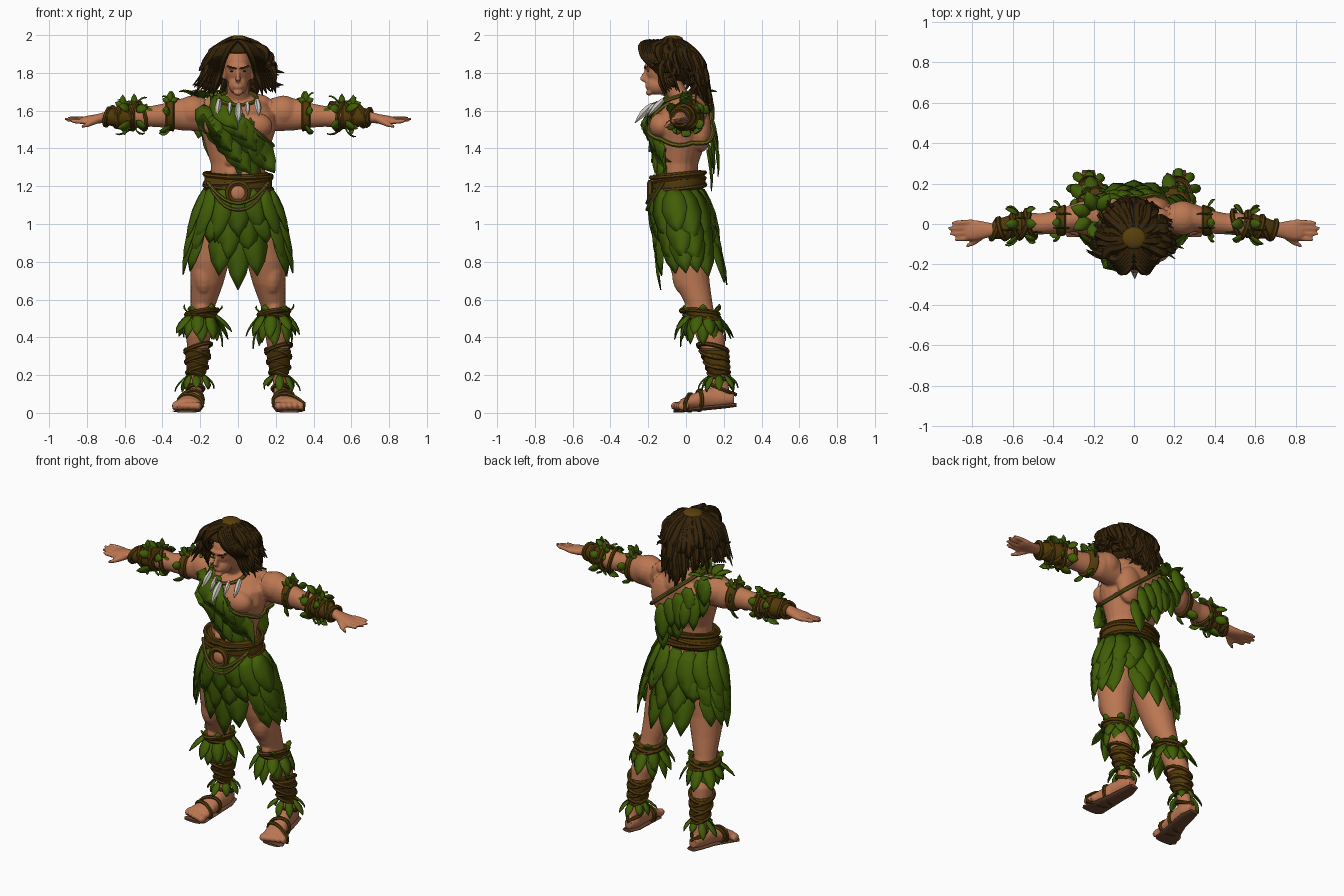
import bpy, bmesh, math, random
from mathutils import Vector, Matrix
from mathutils.bvhtree import BVHTree

rng = random.Random(4)
if "Cube" in bpy.data.objects:
    bpy.data.objects.remove(bpy.data.objects["Cube"])


def material(name, *rgb):
    m = bpy.data.materials.new(name)
    m.use_nodes = True
    m.diffuse_color = (*rgb, 1)
    m.node_tree.nodes["Principled BSDF"].inputs["Base Color"].default_value = (*rgb, 1)
    return m


SKIN = material("skin", .50, .185, .085)
LEAF = material("leaf_green", .053, .113, .002)
HAIR = material("dark_hair", .036, .017, .003)
CROWN = material("crown_hair", .10, .05, .003)
LEATHER = material("leather", .085, .041, .003)
VINE = material("olive_vine", .12, .10, .01)
BONE = material("bone", .60, .57, .52)
SOLE = material("sole", .14, .06, .03)
UP, X, Y = Vector((0, 0, 1)), Vector((1, 0, 0)), Vector((0, 1, 0))


def add_object(mesh, name, mat):
    mesh.materials.clear()
    mesh.materials.append(mat)
    mesh.shade_smooth()
    mesh.set_sharp_from_angle(angle=math.radians(40))
    ob = bpy.data.objects.new(name, mesh)
    bpy.context.scene.collection.objects.link(ob)
    return ob


def finish(bm, name, mat, thick=0):
    bmesh.ops.recalc_face_normals(bm, faces=bm.faces)
    mesh = bpy.data.meshes.new(name)
    bm.to_mesh(mesh)
    bm.free()
    ob = add_object(mesh, name, mat)
    if thick:
        ob.modifiers.new("thickness", "SOLIDIFY").thickness = thick
    return ob


def baked(ob):
    bpy.context.view_layer.update()
    dg = bpy.context.evaluated_depsgraph_get()
    mesh = bpy.data.meshes.new_from_object(ob.evaluated_get(dg))
    bpy.data.objects.remove(ob)
    return mesh


def skin(bm, rings):
    """Join rings of points into a capped tube."""
    loops = [[bm.verts.new(p) for p in ring] for ring in rings]
    for a, b in zip(loops, loops[1:]):
        for i in range(len(a)):
            bm.faces.new((a[i - 1], a[i], b[i], b[i - 1]))
    bm.faces.new(loops[0][::-1])
    bm.faces.new(loops[-1])


def loft(bm, rings, u, v, side=1):
    """Ellipse rings given as x, y, z and two radii along u and v."""
    turn = [math.tau * i / 20 for i in range(20)]
    skin(bm, [[Vector((x * side, y, z)) + u * math.cos(a) * ru + v * math.sin(a) * rv
               for a in turn] for x, y, z, ru, rv in rings])


def ball(bm, centre, radii, segments=20):
    bmesh.ops.create_uvsphere(bm, u_segments=segments, v_segments=segments // 2, radius=1,
                              matrix=Matrix.Translation(centre) @ Matrix.Diagonal((*radii, 1)))


def cords(name, paths, mat, cyclic=True):
    """Round cords from (points, radius or list of radii)."""
    cu = bpy.data.curves.new(name, "CURVE")
    cu.dimensions, cu.bevel_depth, cu.bevel_resolution, cu.use_fill_caps = "3D", 1, 1, True
    cu.resolution_u = 3
    for pts, radius in paths:
        sp = cu.splines.new("POLY" if cyclic else "NURBS")
        sp.points.add(len(pts) - 1)
        sp.use_cyclic_u, sp.use_endpoint_u, sp.order_u = cyclic, not cyclic, 3
        for i, p in enumerate(pts):
            sp.points[i].co = (*p, 1)
            sp.points[i].radius = radius[i] if isinstance(radius, list) else radius
    ob = bpy.data.objects.new(name, cu)
    bpy.context.scene.collection.objects.link(ob)
    return add_object(baked(ob), name, mat)


def leaf(bm, base, tip, n, w, curl=.02, place=None):
    """Pointed leaf with a raised midrib."""
    base, tip = Vector(base), Vector(tip)
    d = tip - base
    across = d.cross(n).normalized() * w
    rows = []
    for t, f in ((0, .4), (.2, .85), (.45, 1), (.75, .65), (1, .03)):
        mid = base + d * t + n * curl * 4 * t * (1 - t)
        row = [mid + across * f * s - n * w * .25 * f * abs(s) for s in (-1, 0, 1)]
        if place:
            row = [place(p, i == 1) for i, p in enumerate(row)]
        rows.append([bm.verts.new(p) for p in row])
    for a, b in zip(rows, rows[1:]):
        for i in (0, 1):
            bm.faces.new((a[i], a[i + 1], b[i + 1], b[i]))


def sprig(bm, base, up, n, size):
    """Three-lobed leaf."""
    for turn in (-65, 0, 65):
        d = Matrix.Rotation(math.radians(turn), 3, n) @ Vector(up)
        leaf(bm, base, Vector(base) + d * size * (1 if turn == 0 else .75), n, size * .3, size * .1)


# Body: overlapping muscles merged into one smooth surface
bm = bmesh.new()
loft(bm, [(0, y, z, rx, ry) for z, y, rx, ry in (
    (1, 0, .15, .11), (1.1, -.02, .155, .115), (1.22, -.04, .14, .1), (1.32, -.04, .145, .105),
    (1.42, -.03, .175, .13), (1.5, -.03, .2, .15), (1.58, -.015, .2, .14),
    (1.64, .01, .15, .1), (1.69, 0, .06, .06))], X, Y)
loft(bm, [(0, .01, 1.6, .075, .07), (0, -.04, 1.68, .06, .06), (0, -.09, 1.77, .058, .06)], X, Y)
ball(bm, (0, -.11, 1.83), (.072, .105, .12))
ball(bm, (0, -.15, 1.738), (.052, .062, .055))
ball(bm, (0, -.195, 1.695), (.026, .018, .016))
loft(bm, [(0, -.205, 1.82, .008, .012), (0, -.222, 1.785, .01, .016), (0, -.228, 1.765, .016, .02),
          (0, -.215, 1.752, .01, .01)], X, Y)
ball(bm, (0, -.2, 1.832), (.06, .024, .014))
ball(bm, (0, -.205, 1.727), (.024, .012, .011))
for s in (1, -1):
    ball(bm, (.076 * s, -.1, 1.79), (.01, .02, .03))
    ball(bm, (.09 * s, .03, 1.64), (.09, .06, .05))
    ball(bm, (.088 * s, -.13, 1.52), (.095, .065, .07))
    ball(bm, (.24 * s, .03, 1.595), (.09, .085, .085))
    ball(bm, (.1 * s, .08, 1.5), (.08, .055, .12))
    for z in (1.27, 1.33, 1.39):
        ball(bm, (.036 * s, -.13, z), (.034, .032, .027))
    loft(bm, [(.18, .03, 1.58, .075, .09), (.3, .03, 1.58, .07, .085), (.38, .01, 1.575, .058, .066),
              (.46, 0, 1.57, .052, .055), (.53, 0, 1.57, .058, .06), (.62, -.015, 1.57, .046, .047),
              (.7, -.03, 1.565, .033, .03), (.75, -.03, 1.556, .045, .025),
              (.8, -.03, 1.552, .052, .021), (.83, -.03, 1.55, .044, .015)], Y, UP, s)
    for i, reach in enumerate((.885, .91, .92, .9)):
        y, z = -.07 + .027 * i, 1.54 + .005 * i
        loft(bm, [(.8, y, z, .013, .013), (.87, y - .004, z + .004, .012, .012),
                  (reach, y - .006, z + .006, .008, .007)], Y, UP, s)
    loft(bm, [(.74, -.05, 1.55, .022, .018), (.785, -.088, 1.53, .016, .015),
              (.83, -.11, 1.515, .009, .009)], Y, UP, s)
    loft(bm, [(.1, 0, 1.05, .1, .115), (.125, 0, .92, .11, .118), (.148, .01, .8, .103, .105),
              (.165, .035, .68, .086, .092), (.185, .07, .57, .066, .072), (.195, .09, .5, .06, .068),
              (.21, .13, .4, .064, .075), (.215, .155, .3, .052, .056), (.22, .175, .2, .038, .043),
              (.225, .185, .12, .036, .045), (.225, .185, .06, .038, .055)], X, Y, s)
    ball(bm, (.18 * s, -.005, .74), (.06, .07, .12))
    ball(bm, (.19 * s, .02, .555), (.035, .03, .04))
    loft(bm, [(.225, .255, .075, .028, .03), (.225, .2, .075, .042, .045), (.235, .12, .078, .046, .055),
              (.25, .04, .06, .06, .043), (.27, -.03, .042, .076, .03)], X, UP, s)
    for i in range(5):
        ball(bm, (s * (.215 + .03 * i), -.05 + .009 * i, .036), (.023 - .002 * i, .033, .024), 12)
body = finish(bm, "body", SKIN)
remesh = body.modifiers.new("merge", "REMESH")
remesh.mode, remesh.voxel_size = "VOXEL", .0075
soften = body.modifiers.new("soften", "SMOOTH")
soften.factor, soften.iterations = .5, 3
body = add_object(baked(body), "body", SKIN)
probe = bmesh.new()
probe.from_mesh(body.data)
tree = BVHTree.FromBMesh(probe)
probe.free()


def hug(x, z, side=-1):
    for k in (1, .8, .6, .3):
        hit = tree.ray_cast(Vector((x * k, side, z)), Vector((0, -side, 0)))[0]
        if hit:
            return Vector((x, hit.y, z))
    return Vector((x, side * .1, z))


def wrap(centre, axis, off=.01, count=28):
    """Ring of points that follows the body around an axis."""
    c, axis = Vector(centre), Vector(axis).normalized()
    u = axis.cross(Y if abs(axis.y) < .7 else X).normalized()
    v = axis.cross(u)
    ring = []
    for i in range(count):
        d = u * math.cos(math.tau * i / count) + v * math.sin(math.tau * i / count)
        hit = tree.ray_cast(c, d, .35)[0]
        ring.append((hit or c + d * .1) + d * off)
    return ring


def leaf_ring(bm, centre, axis, along, length, w, flare, count):
    """Leaves hanging from a ring around a limb."""
    c = Vector(centre)
    for p in wrap(centre, axis, .012, count):
        n = (p - c).normalized()
        tip = p + Vector(along) * length * rng.uniform(.7, 1.15) + n * flare * rng.uniform(.5, 1.4)
        leaf(bm, p, tip, n, w, .015)


# Face details
bm = bmesh.new()
for s in (1, -1):
    ball(bm, hug(.03 * s, 1.808), (.012, .004, .004), 12)
    for k in range(4):
        ball(bm, hug((.016 + .012 * k) * s, 1.824 + .004 * k), (.01, .004, .004), 10)
finish(bm, "eyes_and_brows", HAIR)

# Hair: open-faced cap, loose wavy locks, crown patch
bm = bmesh.new()
ball(bm, (0, -.095, 1.862), (.11, .145, .122), 32)
bmesh.ops.delete(bm, geom=[v for v in bm.verts if v.co.y < -.1
                           and v.co.z < (1.9 if v.co.y < -.15 else 1.84)], context="VERTS")
finish(bm, "hair_cap", HAIR, .012)
locks = []
for i in range(95):
    a = rng.uniform(-1.9, 1.9)
    back = max(0, math.cos(a))
    end = 1.71 - .18 * back ** 4 + rng.uniform(-.04, .1)
    flare, phase = rng.uniform(.02, .11) * (1 - .45 * back), rng.uniform(0, 6)
    pts, radii = [], []
    for k in range(10):
        t = k / 9
        r = .02 + .095 * min(1, t * 2)
        out, wave = flare * t ** 1.5, .022 * t * math.sin(t * 12 + phase)
        pts.append((math.sin(a) * (r + out) + wave, -.085 + math.cos(a) * (r * 1.4 + out) - wave,
                    1.978 + (end - 1.978) * t ** 1.4 + wave + .03 * t ** 6))
        radii.append(.026 * max(.08, math.sin(math.pi * (.2 + .78 * t))))
    locks.append((pts, radii))
for s in (1, -1):
    for k in range(6):
        g = .011 * k
        locks.append(([(.005 * s, -.19 + g * 2, 1.97), ((.035 + g / 2) * s, -.235 + g, 1.96),
                       ((.068 + g / 2) * s, -.235 + g, 1.905), ((.088 + g) * s, -.19 + g, 1.85),
                       ((.095 + g) * s, -.13 + g, 1.8), ((.12 + g) * s, -.14 + g, 1.74),
                       ((.13 + g * 2) * s, -.11 + g, 1.68 + g)],
                      [.01, .02, .022, .02, .018, .014, .003]))
cords("hair_locks", locks, HAIR, False)
bm = bmesh.new()
ball(bm, (0, -.07, 1.978), (.06, .055, .021))
finish(bm, "hair_crown", CROWN)

# Leaf sash over the right shoulder, with its cord
bm = bmesh.new()
for i in range(5):
    for j in (-1, 1):
        t = i / 4
        x = -.165 + .2 * t + .04 * j
        z = 1.65 - .23 * t + .03 * j
        lift = .014 + .007 * (4 - i) + .003 * j
        leaf(bm, (x, -.2, z), (x + .12, -.2, z - .18), -Y, .066, 0,
             lambda p, rib: hug(p.x, p.z) - Y * (lift + .007 * rib))
sash_centre, sash_axis = Vector((.01, 0, 1.56)), Vector((.64, 0, .77))
for row in (0, 1):
    for i in range(6):
        x = -.21 + .055 * i + .02 * row
        base = hug(x, 1.69 - .83 * (x + .2) - row * .06, 1) + Y * (.026 - row * .01)
        leaf(bm, base, base + Vector((-.02, .02, -.17 - .05 * (i % 2))), Y, .052, .015)
for i in range(7):
    d = Vector((math.cos(i * .9 + 1), math.sin(i * .9 + 1), .3))
    base = Vector((-.19, .04, 1.665)) + d * .03
    leaf(bm, base, base + d * .1, UP, .035, .02)
for turn in (UP, -UP):
    sprig(bm, hug(.065, 1.53) - Y * .014, turn, -Y, .035)
finish(bm, "leaf_sash", LEAF, .005)
cords("sash_cord", [(wrap(sash_centre, sash_axis, .012, 40), .012)], VINE)

# Necklace with fangs
neck = [Vector((.1 * math.sin(a), -.075 - .1 * math.cos(a), 1.665 - .035 * math.cos(a)))
        for a in [math.tau * i / 24 for i in range(24)]]
cords("necklace_cord", [(neck, .011)], VINE)
fangs = []
for x, size in ((-.1, 1), (-.042, .75), (.003, 1.15), (.048, .8), (.1, 1)):
    p = Vector((x, -.18 + abs(x) * .6, 1.632 + abs(x) * .25))
    fangs.append(([p, p + Vector((x * .05, -.03, -.025)) * size, p + Vector((x * .1, -.055, -.055)) * size,
                   p + Vector((x * .1, -.08, -.085)) * size],
                  [.012 * size, .019 * size, .015 * size, .002]))
cords("necklace_fangs", fangs, BONE, False)

# Skirt: three tiers of long leaves, parted over each thigh
bm = bmesh.new()


def skirt_point(a, z, off):
    s = max(0, (1.2 - z) / .46)
    return Vector(((.155 + .13 * s ** .6 + off) * math.sin(a),
                   -.045 + .075 * s - (.125 + .037 * s + off) * math.cos(a), z))


for count, top, off, shift in ((18, 1.0, 0, 0), (16, 1.08, .008, .5), (14, 1.185, .016, 0)):
    for i in range(count):
        a = math.tau * (i + shift) / count
        fold = math.degrees(math.asin(min(1, abs(math.sin(a)))))
        low = .64 if fold < 12 else .7 if fold < 24 else .92 if fold < 45 else .73
        low = low + rng.uniform(-.01, .04) if top < 1.05 else max(low - .02, top - rng.uniform(.22, .29))
        n = Vector((math.sin(a), -math.cos(a), 0))
        leaf(bm, skirt_point(a, top, off), skirt_point(a, low, off + .012), n, .07, .022)
finish(bm, "leaf_skirt", LEAF, .006)

# Belt with a round buckle and hanging vines
bm = bmesh.new()
skin(bm, [wrap((0, -.03, z), (0, -.1, 1), off) for z, off in
          ((1.17, .015), (1.185, .036), (1.22, .042), (1.255, .036), (1.275, .015))])
finish(bm, "belt", LEATHER)
cords("belt_trim", [(wrap((0, -.03, z), (t, -.1, 1), .038), .012)
                    for z, t in ((1.195, .06), (1.23, -.08), (1.26, .03))], LEATHER)
buckle = [Vector((.052 * math.cos(a), -.19, 1.165 + .052 * math.sin(a)))
          for a in [math.tau * i / 24 for i in range(24)]]
cords("buckle_ring", [(buckle, .017)], LEATHER)
bm = bmesh.new()
ball(bm, (0, -.185, 1.165), (.042, .018, .042))
finish(bm, "buckle", SKIN)
cords("belt_vines", [([(-.16, -.12, 1.22), (-.1, -.195, 1.14 - d), (0, -.21, 1.1 - d), (.1, -.195, 1.14 - d),
                       (.16, -.12, 1.22)], .009) for d in (0, .035)], VINE, False)

# Arm and leg wraps, leaf cuffs and sandals, mirrored
for s, label in ((1, "left"), (-1, "right")):
    bands, vines = bmesh.new(), []
    skin(bands, [wrap((x * s, 0, 1.573), X, off) for x, off in
                 ((.335, .003), (.343, .014), (.375, .014), (.383, .003))])
    skin(bands, [wrap((x * s, y, 1.568), X, off) for x, y, off in
                 ((.545, 0, .003), (.555, 0, .012), (.63, -.015, .012), (.69, -.028, .012), (.7, -.03, .003))])
    skin(bands, [wrap((.217 * s, y, z), UP, off) for z, y, off in
                 ((.2, .175, .003), (.21, .173, .012), (.28, .16, .012), (.33, .15, .012), (.34, .148, .003))])
    skin(bands, [wrap((.193 * s, .085, z), UP, off) for z, off in
                 ((.495, .004), (.505, .02), (.535, .022), (.545, .004))])
    finish(bands, label + "_leather_bands", LEATHER)
    sole = bmesh.new()
    loft(sole, [(.225, .268, .042, .03, .01), (.225, .2, .035, .047, .012), (.235, .12, .028, .05, .013),
                (.255, .03, .017, .062, .011), (.272, -.04, .009, .074, .008),
                (.275, -.065, .009, .055, .007)], X, UP, s)
    finish(sole, label + "_sandal_sole", SOLE)
    for k in range(6):
        tilt = .3 * (-1) ** k
        x = .51 + .036 * k
        vines.append((wrap((x * s, -.012 * k / 2, 1.568), (1, tilt, tilt * .7), .014), .012))
        vines.append((wrap((.217 * s, .172 - .005 * k, .2 + .028 * k), (tilt, .2, 1), .012), .011))
    for z, tilt in ((.51, .15), (.53, -.15)):
        vines.append((wrap((.193 * s, .085, z), (tilt, .1, 1), .02), .013))
    for y, lean in ((.02, .25), (.07, -.3)):
        vines.append((wrap((.25 * s, y, .05), (lean, 1, 0), .005, 20), .011))
    vines.append((wrap((.222 * s, .18, .13), (0, .4, 1), .006, 20), .011))
    cords(label + "_wraps", vines, LEATHER)

    leaves = bmesh.new()
    down, out = -UP, X * s
    leaf_ring(leaves, (.193 * s, .09, .525), UP, down, .12, .036, .07, 9)
    leaf_ring(leaves, (.193 * s, .09, .51), UP, down, .15, .036, .035, 8)
    leaf_ring(leaves, (.193 * s, .09, .53), UP, UP, .045, .025, .025, 6)
    leaf_ring(leaves, (.22 * s, .175, .2), UP, down, .085, .024, .05, 8)
    leaf_ring(leaves, (.36 * s, .005, 1.573), X, out, .05, .026, .03, 5)
    leaf_ring(leaves, (.54 * s, 0, 1.57), X, -out, .06, .028, .03, 6)
    leaf_ring(leaves, (.57 * s, 0, 1.57), X, out, .07, .026, .035, 6)
    for x, y, z, up, n, size in ((.36, -.02, 1.645, UP, -Y, .06), (.35, .05, 1.645, UP, Y, .06),
                                 (.61, -.03, 1.625, UP, -Y, .06), (.55, .03, 1.63, UP, Y, .06),
                                 (.6, -.05, 1.52, down, -Y, .05), (.5, -.04, 1.6, -out, -Y, .055)):
        sprig(leaves, (x * s, y, z), up, n, size)
    finish(leaves, label + "_leaf_cuffs", LEAF, .005)
